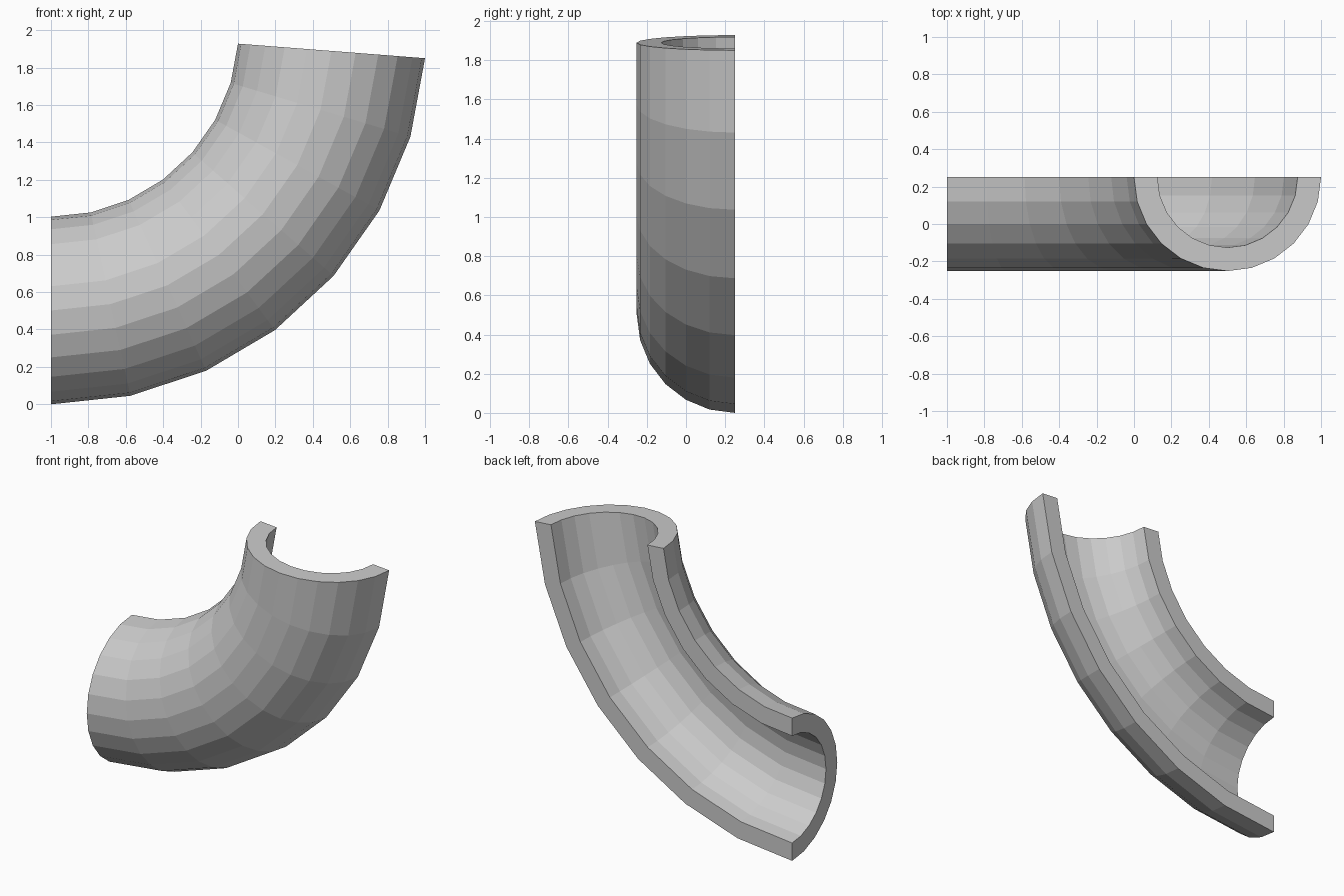
import bpy, bmesh
from math import sin, cos, pi, radians
from mathutils import Vector

if "Cube" in bpy.data.objects:
    bpy.data.objects.remove(bpy.data.objects["Cube"])

BEND_R, OUTER, INNER = 1.5045, 0.5015, 0.376   # bend radius, tube radii
CENTRE = Vector((-1, 0, 2.006))                # bend axis runs along y
SIDES, STEPS, SWEEP = 12, 7, radians(85.55)
CUT_Y = 0.25                                   # flat open side of the half pipe


def arc(r):
    z = CENTRE.z - BEND_R
    return [Vector((-1, CUT_Y - r * sin(pi * i / SIDES), z + r * cos(pi * i / SIDES)))
            for i in range(SIDES + 1)]


# C-shaped cross-section, as a face divided into wall strips
bm = bmesh.new()
outer = [bm.verts.new(p) for p in arc(OUTER)]
inner = [bm.verts.new(p) for p in arc(INNER)]
profile = [bm.faces.new((outer[i], outer[i + 1], inner[i + 1], inner[i]))
           for i in range(SIDES)]

# Keep a copy as the start cap and sweep the boundary round the bend
start_cap = bmesh.ops.duplicate(bm, geom=profile)
edges = [e for f in profile for e in f.edges if len(e.link_faces) == 1]
bmesh.ops.spin(bm, geom=list(set(edges)), cent=CENTRE, axis=(0, -1, 0),
               angle=SWEEP, steps=STEPS)

# End cap: the cross-section turned to the far end of the bend
end_faces = [g for g in start_cap["geom"] if isinstance(g, bmesh.types.BMFace)]
end_verts = {v for f in end_faces for v in f.verts}
for v in end_verts:
    d = v.co - CENTRE
    v.co = CENTRE + Vector((-d.z * sin(SWEEP), d.y, d.z * cos(SWEEP)))
bmesh.ops.remove_doubles(bm, verts=bm.verts[:], dist=0.0005)
bmesh.ops.recalc_face_normals(bm, faces=bm.faces[:])

mesh = bpy.data.meshes.new("half_pipe_bend")
bm.to_mesh(mesh)
bm.free()
pipe = bpy.data.objects.new("half_pipe_bend", mesh)
bpy.context.collection.objects.link(pipe)
